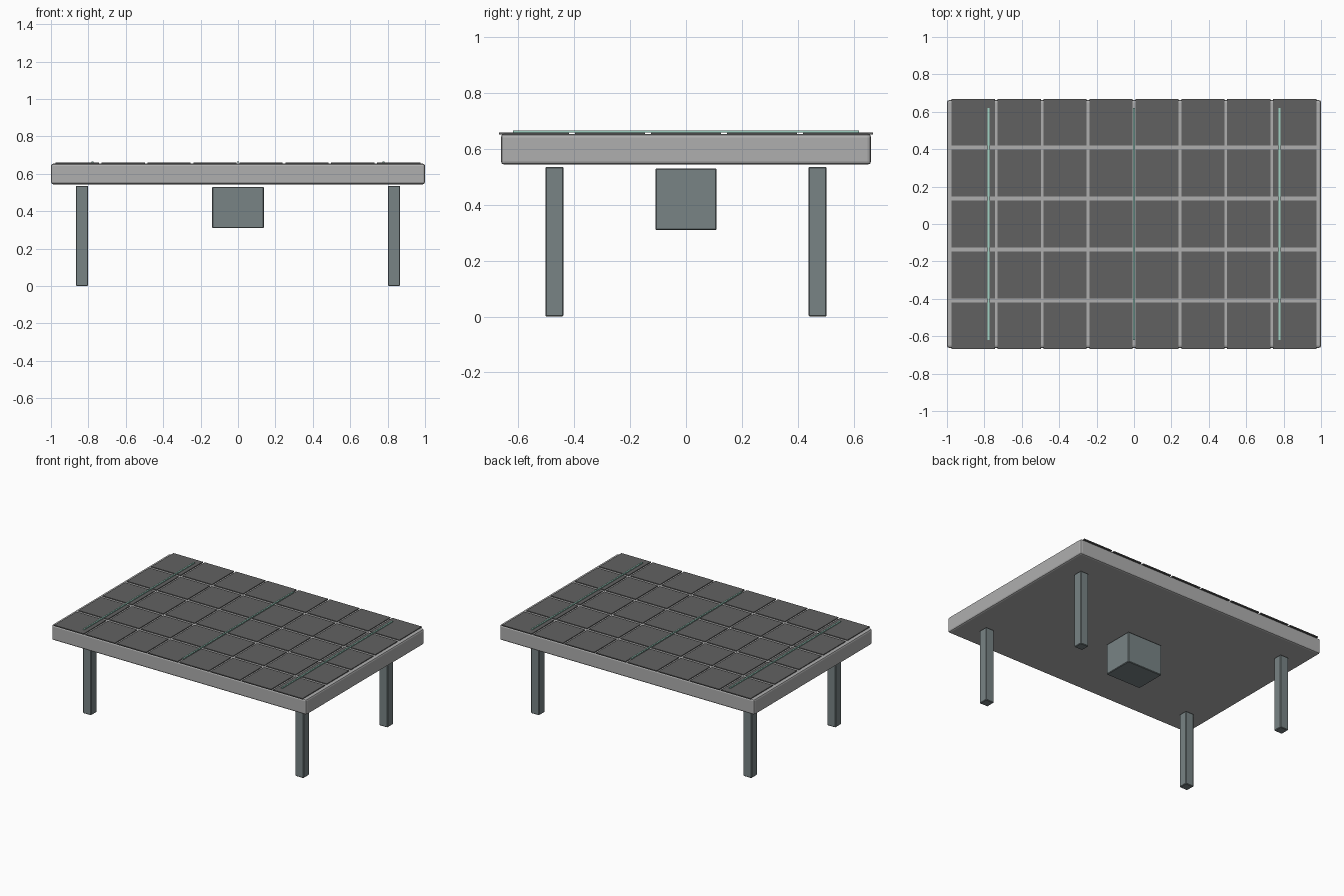
import bpy

if "Cube" in bpy.data.objects:
    bpy.data.objects.remove(bpy.data.objects["Cube"])


def box(name, center, size, bevel=0.0, color=None, segments=1):
    bpy.ops.mesh.primitive_cube_add(size=1, location=center)
    ob = bpy.context.object
    ob.name = name
    ob.scale = size
    bpy.ops.object.transform_apply(location=False, rotation=False, scale=True)
    if bevel:
        mod = ob.modifiers.new("edge_bevel", 'BEVEL')
        mod.width = bevel
        mod.segments = segments
    if color:
        ob.data.materials.append(color)
    return ob


def material(name, rgb):
    mat = bpy.data.materials.new(name)
    mat.diffuse_color = (*rgb, 1)
    mat.use_nodes = True
    mat.node_tree.nodes["Principled BSDF"].inputs["Base Color"].default_value = mat.diffuse_color
    return mat


frame_grey = material("frame_grey", (0.43, 0.43, 0.43))
cell_dark = material("cell_dark", (0.12, 0.12, 0.12))
leg_grey = material("leg_grey", (0.19, 0.23, 0.235))
strip_green = material("strip_green", (0.35, 0.65, 0.55))

# Panel slab
box("panel_slab", (0, 0, 0.599), (2.0, 1.325, 0.11), 0.012, frame_grey, 2)

# Grid of 8 x 5 thin cells
PITCH_X, PITCH_Y = 0.2455, 0.272
for i in range(8):
    for j in range(5):
        box(f"cell_{i}_{j}",
            ((i - 3.5) * PITCH_X, (j - 2) * PITCH_Y, 0.656),
            (0.231, 0.25, 0.007), 0, cell_dark)

# Contact strips running front to back
for i in (-1, 0, 1):
    box(f"contact_strip_{i + 1}", (i * 0.778, 0, 0.6625),
        (0.010, 1.24, 0.007), 0, strip_green)

# Four legs
for sx, side in ((-1, "left"), (1, "right")):
    for sy, end in ((-1, "front"), (1, "back")):
        box(f"{end}_{side}_leg", (sx * 0.834, sy * 0.471, 0.268),
            (0.065, 0.065, 0.536), 0.004, leg_grey)

# Box hanging under the slab
box("junction_box", (0, 0, 0.42), (0.277, 0.22, 0.22), 0.004, leg_grey)
